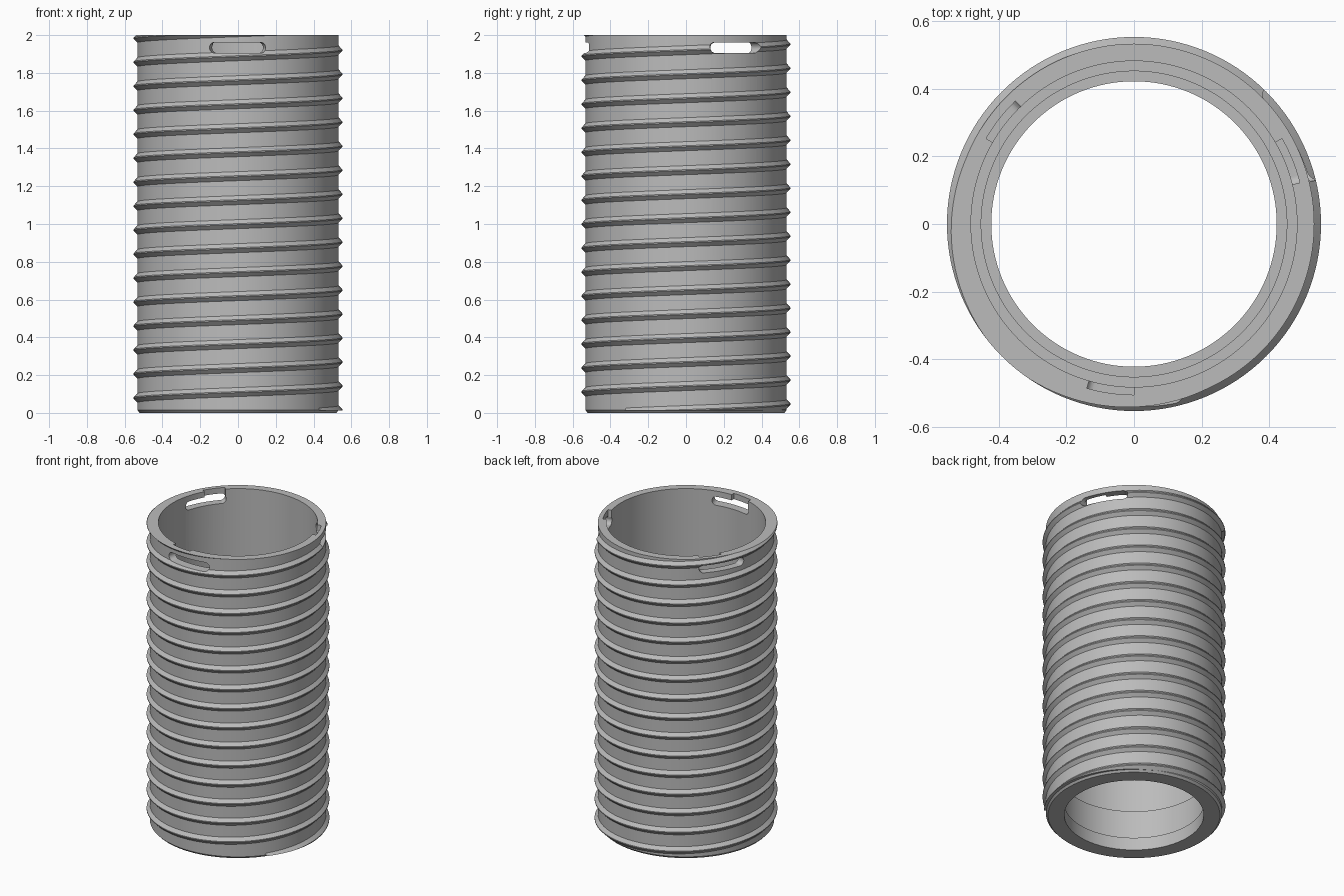
import bpy, bmesh
from math import sin, cos, pi, radians, sqrt

cube = bpy.data.objects.get("Cube")
if cube:
    bpy.data.objects.remove(cube, do_unlink=True)

SEG = 128            # sides of the tube
R_OUT, R_CREST = 0.533, 0.553
PITCH, Z_START = 0.127, 0.015

grey = bpy.data.materials.new("plain grey")
grey.use_nodes = True
GREY = (0.5, 0.5, 0.5, 1)
grey.diffuse_color = GREY
grey.node_tree.nodes["Principled BSDF"].inputs["Base Color"].default_value = GREY


def polar(r, a, z):
    return (r * cos(a), r * sin(a), z)


def make(name, bm):
    bmesh.ops.recalc_face_normals(bm, faces=bm.faces)
    mesh = bpy.data.meshes.new(name)
    bm.to_mesh(mesh)
    bm.free()
    mesh.materials.append(grey)
    ob = bpy.data.objects.new(name, mesh)
    bpy.context.collection.objects.link(ob)
    return ob


def loft(bm, rings, closed=False):
    """Skin a row of equal closed sections; cap the ends when open."""
    rows = [[bm.verts.new(p) for p in ring] for ring in rings]
    n = len(rows[0])
    pairs = list(zip(rows, rows[1:])) + ([(rows[-1], rows[0])] if closed else [])
    for a, b in pairs:
        for i in range(n):
            j = (i + 1) % n
            bm.faces.new((a[i], a[j], b[j], b[i]))
    if not closed:
        bm.faces.new(rows[0])
        bm.faces.new(rows[-1])


def sector(name, columns, r0, r1):
    """Curved block from columns of (angle, bottom, top)."""
    bm = bmesh.new()
    loft(bm, [[polar(r0, a, lo), polar(r1, a, lo), polar(r1, a, hi), polar(r0, a, hi)]
              for a, lo, hi in columns])
    ob = make(name, bm)
    ob.hide_render = True
    return ob


# Tube wall with chamfered foot and two inner shelves
profile = [(0.422, 0), (0.520, 0), (R_OUT, 0.014), (R_OUT, 2), (0.482, 2),
           (0.482, 0.287), (0.452, 0.287), (0.452, 0.085), (0.422, 0.085)]
bm = bmesh.new()
loft(bm, [[polar(r, 2 * pi * k / SEG, z) for r, z in profile] for k in range(SEG)], True)
tube = make("tube_wall", bm)

# Helical thread, trimmed flush with the tube ends
section = [(0.515, -0.024), (R_OUT, -0.024), (R_CREST, -0.003),
           (R_CREST, 0.003), (R_OUT, 0.024), (0.515, 0.024)]
bm = bmesh.new()
rings = []
for k in range(-SEG // 10, 16 * SEG):
    z0 = Z_START + PITCH * k / SEG
    rings.append([polar(r, 2 * pi * k / SEG, z0 + dz) for r, dz in section])
loft(bm, rings)
for z, up in ((0.012, -1), (2, 1)):
    bmesh.ops.bisect_plane(bm, geom=bm.verts[:] + bm.edges[:] + bm.faces[:],
                           plane_co=(0, 0, z), plane_no=(0, 0, up), clear_outer=True)
    rim = [e for e in bm.edges if e.is_boundary]
    bmesh.ops.holes_fill(bm, edges=rim, sides=0)
thread = make("helical_thread", bm)

# Three locking slots: a round-ended window plus an entry notch from the rim
LOW, HIGH = 1.905, 1.962
mid, rad = (LOW + HIGH) / 2, (HIGH - LOW) / 2
cutters = []
for i in range(3):
    start = radians(13.5 + 120 * i)
    span, cap = radians(32.5), rad / R_OUT
    angles = [cap * (1 - cos(pi / 2 * t / 6)) for t in range(7)]
    angles += [cap + (span - 2 * cap) * t / 8 for t in range(1, 8)]
    angles += [span - a for a in angles[6::-1]]
    cols = []
    for a in angles:
        d = max(0, cap - a, a - (span - cap)) / cap
        h = max(0.001, rad * sqrt(max(0, 1 - d * d)))
        cols.append((start + a, mid - h, mid + h))
    cutters.append((sector("slot_cutter", cols, 0.44, 0.6), (tube, thread)))
    notch = [(start + radians(0.5 + 16 * t / 6), mid, 2.05) for t in range(7)]
    cutters.append((sector("notch_cutter", notch, 0.44, 0.505), (tube,)))

for cutter, targets in cutters:
    for ob in targets:
        mod = ob.modifiers.new("cut", 'BOOLEAN')
        mod.operation, mod.solver, mod.object = 'DIFFERENCE', 'EXACT', cutter
        bpy.context.view_layer.objects.active = ob
        bpy.ops.object.modifier_apply(modifier=mod.name)
for cutter, _ in cutters:
    bpy.data.objects.remove(cutter, do_unlink=True)

# Smooth curved walls, crisp edges
bpy.ops.object.select_all(action='DESELECT')
for ob in (tube, thread):
    ob.select_set(True)
bpy.context.view_layer.objects.active = tube
bpy.ops.object.shade_smooth_by_angle(angle=radians(25))
